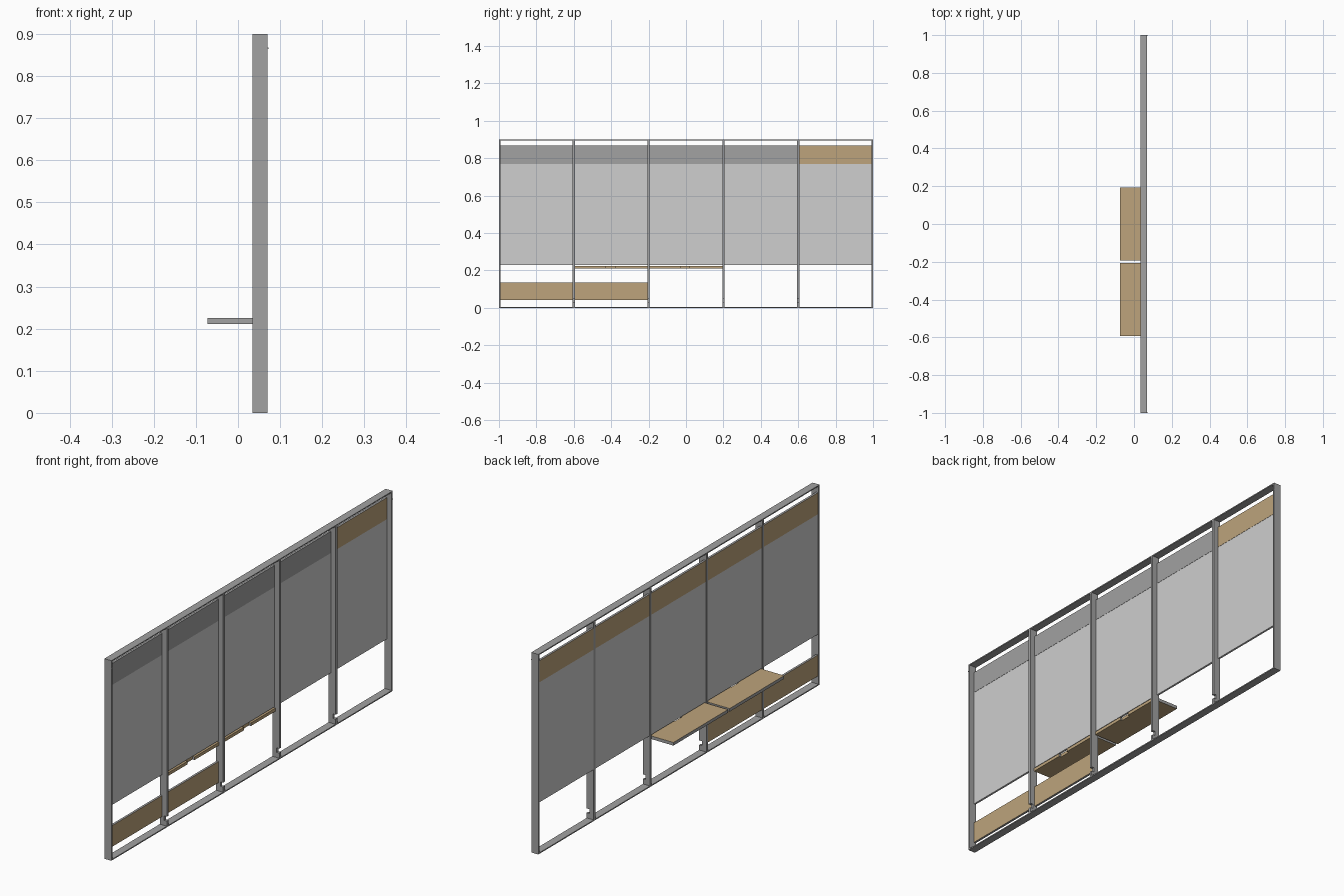
import bpy, bmesh

if "Cube" in bpy.data.objects:
    bpy.data.objects.remove(bpy.data.objects["Cube"])

def material(name, rgb):
    m = bpy.data.materials.new(name)
    m.diffuse_color = (*rgb, 1)
    m.use_nodes = True
    m.node_tree.nodes["Principled BSDF"].inputs["Base Color"].default_value = m.diffuse_color
    return m

GREY = material("frame_grey", (0.36, 0.36, 0.36))
LIGHT = material("light_panel_grey", (0.62, 0.62, 0.62))
TAN = material("wood_tan", (0.51, 0.37, 0.20))
MATS = [GREY, LIGHT, TAN]


def prism(name, outline, axis, a, b, rule):
    """Extrude a 2D outline along an axis; rule(normal) gives the material index."""
    def point(p, q, t):
        return {'y': (p, t, q), 'z': (p, q, t)}[axis]
    bm = bmesh.new()
    face = bm.faces.new([bm.verts.new(point(p, q, a)) for p, q in outline])
    ext = bmesh.ops.extrude_face_region(bm, geom=[face])
    for v in ext["geom"]:
        if isinstance(v, bmesh.types.BMVert):
            v.co['xyz'.index(axis)] = b
    bmesh.ops.recalc_face_normals(bm, faces=bm.faces)
    bm.normal_update()
    for f in bm.faces:
        f.material_index = rule(f.normal)
    me = bpy.data.meshes.new(name)
    bm.to_mesh(me)
    bm.free()
    for m in MATS:
        me.materials.append(m)
    ob = bpy.data.objects.new(name, me)
    bpy.context.collection.objects.link(ob)
    return ob


def box(name, x0, x1, y0, y1, z0, z1, rule):
    return prism(name, [(x0, y0), (x1, y0), (x1, y1), (x0, y1)], 'z', z0, z1, rule)


grey = lambda n: 0
light = lambda n: 1
XB, XF = 0.035, 0.07          # back and front of the frame
RAIL, HALF = 0.005, 0.006     # rail thickness, half upright thickness

# Top and bottom rails
box("bottom_rail", XB, XF, -1, 1, 0, RAIL, grey)
box("top_rail", XB, XF, -1, 1, 0.9 - RAIL, 0.9, grey)

# End posts
box("end_post_near", XB, XF, -1, -0.992, RAIL, 0.9 - RAIL, grey)
box("end_post_far", XB, XF, 0.992, 1, RAIL, 0.9 - RAIL, grey)

# Inner uprights with a hook notch near the foot
notched = [(XB, RAIL), (XF, RAIL), (XF, 0.028), (0.057, 0.028), (0.057, 0.048),
           (XF, 0.048), (XF, 0.9 - RAIL), (XB, 0.9 - RAIL)]
for i in range(4):
    y = -0.6 + 0.4 * i
    prism(f"upright_{i}", notched, 'y', y - HALF, y + HALF, grey)

# Tiny latch pins on the end posts
for i, y in enumerate((-0.998, 0.995)):
    box(f"latch_pin_{i}", XF, 0.073, y, y + 0.003, 0.864, 0.867, grey)

# Wood board standing in the frame: wood faces, grey edges
def upright_board(name, y0, y1, z0, z1, grey_front):
    def rule(n):
        if n.x < -0.5:
            return 2
        if n.x > 0.5:
            return 0 if grey_front else 2
        return 0
    box(name, 0.037, 0.047, y0, y1, z0, z1, rule)

for i in range(5):
    a = -1 + 0.4 * i + HALF
    b = a + 0.4 - 2 * HALF
    # Large light panel
    box(f"wall_panel_{i}", 0.037, 0.046, a, b, 0.23, 0.77, light)
    # Upper board, grey on the front except in the last bay
    upright_board(f"upper_board_{i}", a, b, 0.77, 0.867, i < 4)
    # Lower boards in the first two bays
    if i < 2:
        upright_board(f"lower_board_{i}", a, b, 0.042, 0.137, False)
    # Folded-out shelves with notches along the frame side
    if i in (1, 2):
        c = (a + b) / 2
        outline = [(-0.073, a), (0.05, a), (0.05, c - 0.03), (0.04, c - 0.03),
                   (0.04, c + 0.02), (0.05, c + 0.02), (0.05, b), (-0.073, b)]
        prism(f"shelf_{i}", outline, 'z', 0.211, 0.225,
              lambda n: 2 if abs(n.z) > 0.5 or n.x > 0.5 else 0)
